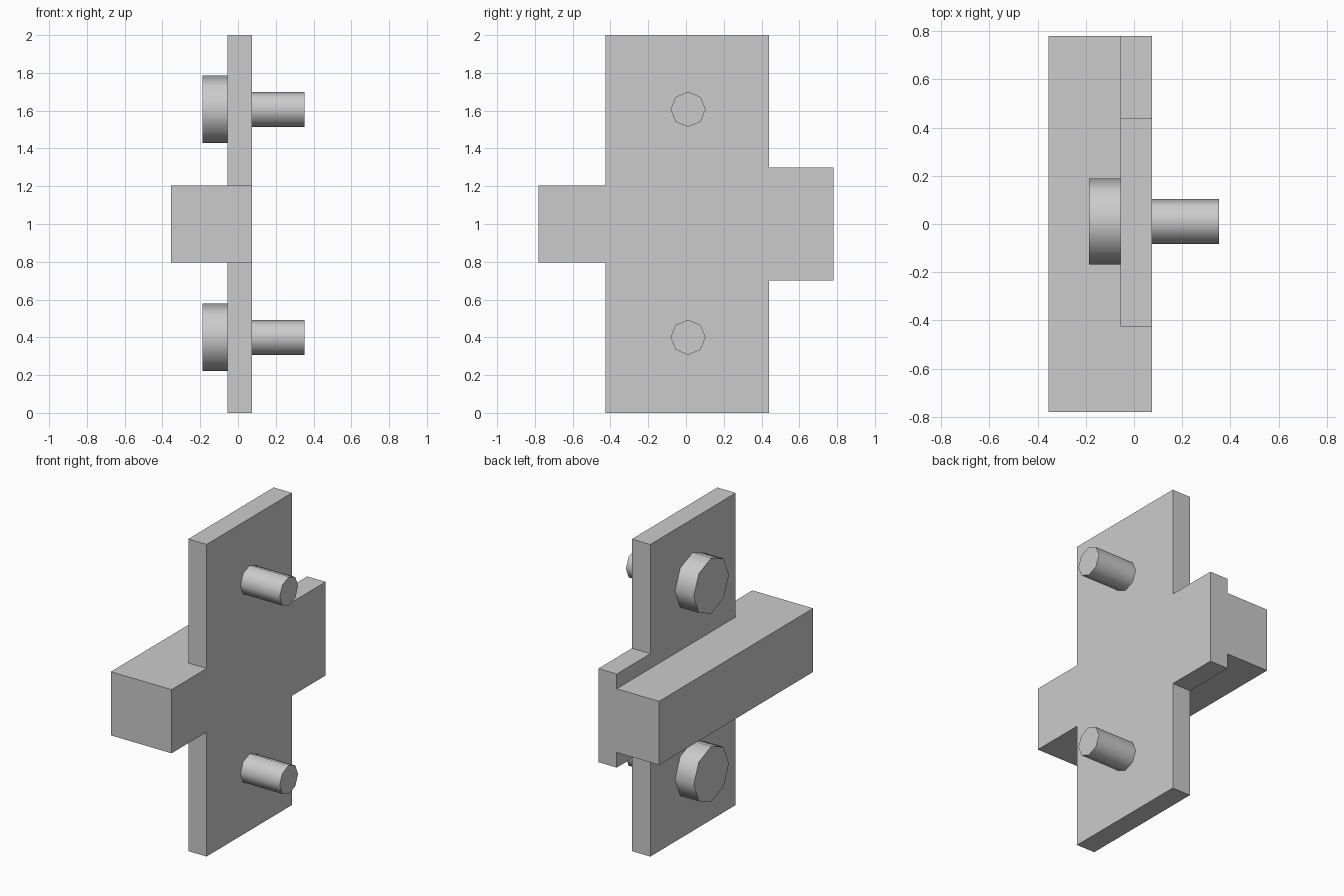
import bpy, bmesh
from math import cos, sin, pi, radians
from mathutils import Vector

if "Cube" in bpy.data.objects:
    bpy.data.objects.remove(bpy.data.objects["Cube"])


def new_object(name, bm):
    bmesh.ops.recalc_face_normals(bm, faces=bm.faces)
    mesh = bpy.data.meshes.new(name)
    bm.to_mesh(mesh)
    bm.free()
    obj = bpy.data.objects.new(name, mesh)
    bpy.context.collection.objects.link(obj)
    return obj


def extrude_profile(name, yz, x0, x1):
    """Extrude a side outline along x."""
    bm = bmesh.new()
    face = bm.faces.new([bm.verts.new((x0, y, z)) for y, z in yz])
    ext = bmesh.ops.extrude_face_region(bm, geom=[face], use_keep_orig=True)
    verts = [v for v in ext["geom"] if isinstance(v, bmesh.types.BMVert)]
    bmesh.ops.translate(bm, verts=verts, vec=Vector((x1 - x0, 0, 0)))
    return new_object(name, bm)


def lathe_x(name, profile, y, z, sides=8):
    """Closed solid of revolution about the x direction; profile is (x, radius)."""
    bm = bmesh.new()
    rings = [[bm.verts.new((x, y + r * cos(2 * pi * i / sides), z + r * sin(2 * pi * i / sides)))
              for i in range(sides)] for x, r in profile]
    for a, b in zip(rings, rings[1:]):
        for i in range(sides):
            j = (i + 1) % sides
            bm.faces.new((a[i], a[j], b[j], b[i]))
    bm.faces.new(rings[0])
    bm.faces.new(rings[-1])
    return new_object(name, bm)


# Front and back of the plate, and the bar's far side
FRONT, BACK, BAR = 0.075, -0.055, -0.355

# Plate with the taller side tab
plate = extrude_profile("bracket_plate", [
    (-0.425, 0), (0.44, 0), (0.44, 0.7), (0.78, 0.7),
    (0.78, 1.3), (0.44, 1.3), (0.44, 2), (-0.425, 2)], BACK, FRONT)

# Cross bar, merged into the plate as one solid
bar = extrude_profile("cross_bar", [
    (-0.78, 0.797), (0.78, 0.797), (0.78, 1.205), (-0.78, 1.205)], BAR, FRONT)
bar.hide_render = True
union = plate.modifiers.new("join_bar", 'BOOLEAN')
union.operation = 'UNION'
union.solver = 'EXACT'
union.object = bar
bpy.context.view_layer.objects.active = plate
bpy.ops.object.modifier_apply(modifier=union.name)
bpy.data.objects.remove(bar)

# Clean coplanar seams left by the union
bm = bmesh.new()
bm.from_mesh(plate.data)
bmesh.ops.dissolve_limit(bm, angle_limit=radians(1), verts=bm.verts, edges=bm.edges)
bm.to_mesh(plate.data)
bm.free()

# Two eight-sided bolts: wide head behind, thin shank through the plate
for name, z in (("lower_bolt", 0.4), ("upper_bolt", 1.607)):
    bolt = lathe_x(name, [(-0.187, 0.178), (BACK, 0.178), (BACK, 0.093), (0.353, 0.093)], 0.011, z)
    bpy.ops.object.select_all(action='DESELECT')
    bolt.select_set(True)
    bpy.context.view_layer.objects.active = bolt
    bpy.ops.object.shade_smooth_by_angle(angle=radians(60))
